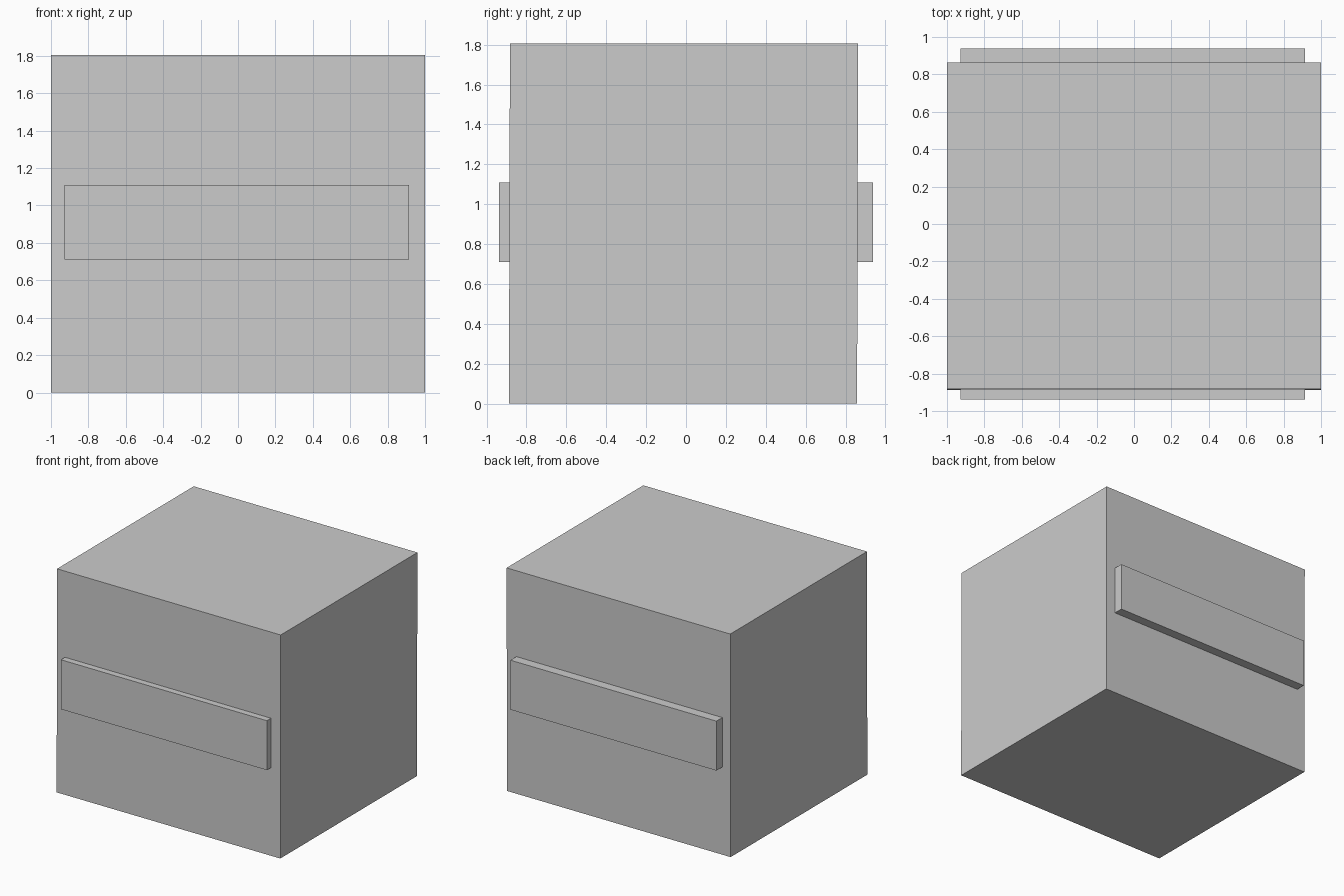
import bpy

if "Cube" in bpy.data.objects:
    bpy.data.objects.remove(bpy.data.objects["Cube"])


def box(name, x, y, z):
    """Axis-aligned box from (min, max) ranges."""
    bpy.ops.mesh.primitive_cube_add(size=1, location=[sum(r) / 2 for r in (x, y, z)])
    ob = bpy.context.object
    ob.name = ob.data.name = name
    ob.scale = [r[1] - r[0] for r in (x, y, z)]
    bpy.ops.object.transform_apply(location=True, rotation=False, scale=True)
    ob.location = (0, 0, 0)
    return ob


# Main block, leaning very slightly towards the back at the top
block = box("main_block", (-1.0, 1.0), (-0.888, 0.858), (0.0, 1.805))
for v in block.data.vertices:
    v.co.y += 0.005 * v.co.z / 1.805

# Bar passing through the block, standing proud at front and back
box("through_bar", (-0.928, 0.914), (-0.937, 0.937), (0.71, 1.11))
